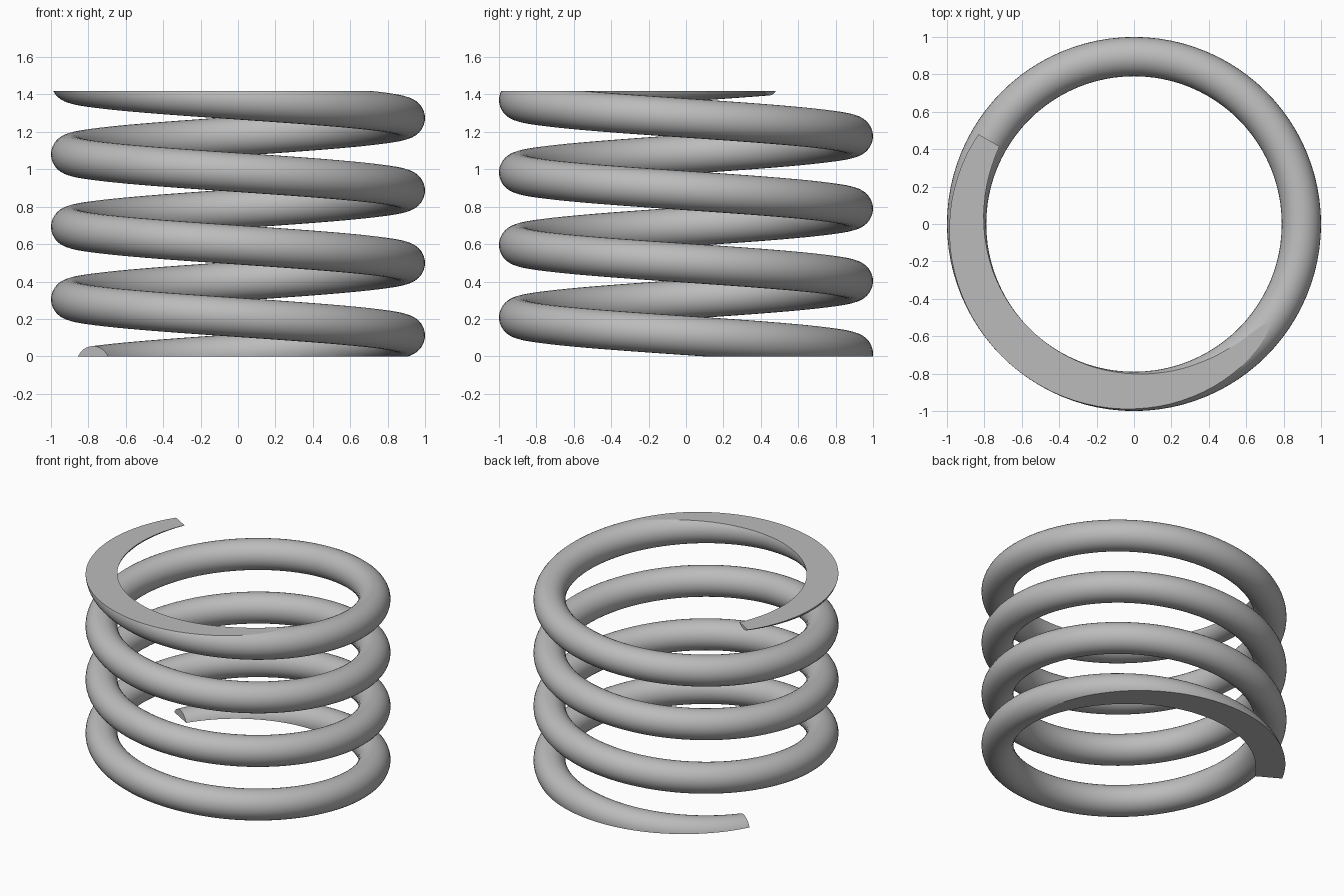
import bpy
import bmesh
from math import cos, sin, pi, radians
from mathutils import Vector

cube = bpy.data.objects.get("Cube")
if cube:
    bpy.data.objects.remove(cube, do_unlink=True)

COIL_RADIUS = 0.895
WIRE_RADIUS = 0.105
PITCH = 0.3875
TURNS = 4
START_Z = -0.05
START_ANGLE = radians(150)
TOP_Z = 1.418
STEPS = 96          # rings per turn
SIDES = 32          # points around the wire

# Steel material
steel = bpy.data.materials.new("grey steel")
steel.use_nodes = True
colour = (0.5, 0.5, 0.5, 1)
steel.diffuse_color = colour
steel.node_tree.nodes["Principled BSDF"].inputs["Base Color"].default_value = colour

bm = bmesh.new()


def wire_ring(turn):
    """One circular section of the wire, rising clockwise around z."""
    angle = START_ANGLE - 2 * pi * turn
    outward = Vector((cos(angle), sin(angle), 0))
    centre = outward * COIL_RADIUS + Vector((0, 0, START_Z + PITCH * turn))
    ring = []
    for i in range(SIDES):
        a = 2 * pi * i / SIDES
        offset = outward * cos(a) + Vector((0, 0, sin(a)))
        ring.append(bm.verts.new(centre + offset * WIRE_RADIUS))
    return ring


# Swept wire
rings = [wire_ring(i / STEPS) for i in range(TURNS * STEPS + 1)]
for lower, upper in zip(rings, rings[1:]):
    for i in range(SIDES):
        j = (i + 1) % SIDES
        bm.faces.new((lower[i], lower[j], upper[j], upper[i])).smooth = True

# Flat wire ends
flat_faces = [bm.faces.new(rings[0]), bm.faces.new(rings[-1])]
for edge in {e for f in flat_faces for e in f.edges}:
    edge.smooth = False

# Ground-flat seats at the bottom and the top
for height, direction in ((0, -1), (TOP_Z, 1)):
    bmesh.ops.bisect_plane(
        bm, geom=bm.verts[:] + bm.edges[:] + bm.faces[:], dist=1e-6,
        plane_co=(0, 0, height), plane_no=(0, 0, direction), clear_outer=True)
    border = [e for e in bm.edges if e.is_boundary]
    seat = bmesh.ops.holes_fill(bm, edges=border, sides=0)["faces"]
    for face in seat:
        face.smooth = False
    for edge in border:
        edge.smooth = False

bmesh.ops.recalc_face_normals(bm, faces=bm.faces[:])

mesh = bpy.data.meshes.new("coil_spring")
bm.to_mesh(mesh)
bm.free()
mesh.materials.append(steel)
spring = bpy.data.objects.new("coil_spring", mesh)
bpy.context.collection.objects.link(spring)
